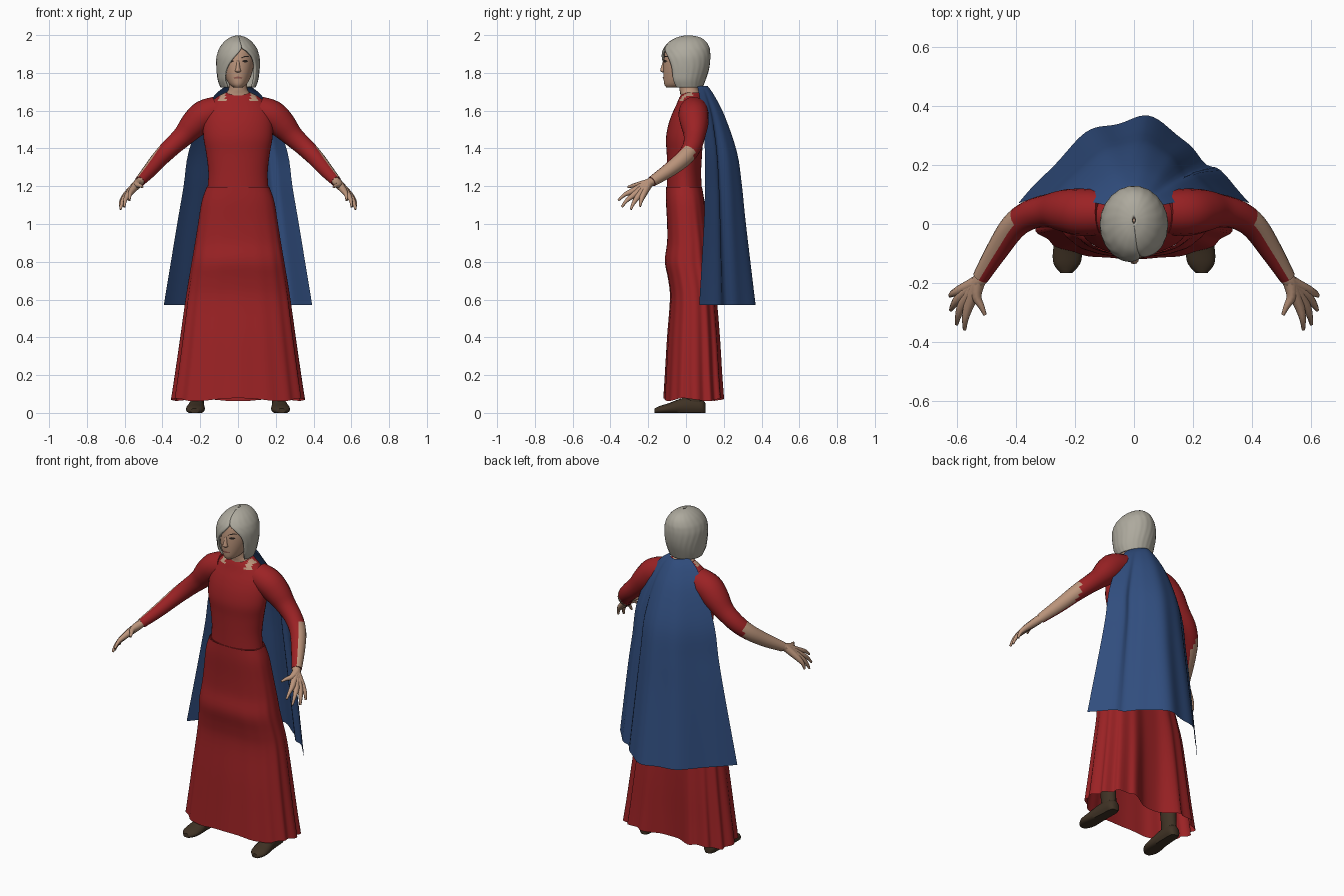
import bpy, math
from mathutils import Vector

if "Cube" in bpy.data.objects:
    bpy.data.objects.remove(bpy.data.objects["Cube"])


def material(name, rgb):
    m = bpy.data.materials.new(name)
    m.diffuse_color = (*rgb, 1)
    m.use_nodes = True
    m.node_tree.nodes["Principled BSDF"].inputs["Base Color"].default_value = m.diffuse_color
    return m


RED = material("red cloth", (0.33, 0.016, 0.018))
BLUE = material("blue cloth", (0.03, 0.075, 0.21))
SKIN = material("skin", (0.50, 0.30, 0.20))
HAIR = material("grey hair", (0.42, 0.40, 0.34))
SHOE = material("brown leather", (0.05, 0.032, 0.018))
DARK = material("dark eye", (0.025, 0.018, 0.015))
LIP = material("lip", (0.26, 0.09, 0.07))


def spline(rows, n=4):
    """Catmull-Rom interpolation of a table of rows."""
    out = []
    for i in range(len(rows) - 1):
        a, b = rows[max(i - 1, 0)], rows[i]
        c, d = rows[i + 1], rows[min(i + 2, len(rows) - 1)]
        for k in range(n):
            t = k / n
            out.append([0.5 * (2 * q + (r - p) * t + (2 * p - 5 * q + 4 * r - s) * t * t
                               + (3 * q - p - 3 * r + s) * t ** 3)
                        for p, q, r, s in zip(a, b, c, d)])
    out.append(list(rows[-1]))
    return out


def loft(name, rings, mats, closed=True, caps=True, mirror=False, rule=None):
    """Skin equal-length rings into one object; rule picks a material slot per face."""
    n = len(rings[0])
    faces = []
    for i in range(len(rings) - 1):
        for j in range(n if closed else n - 1):
            k = (j + 1) % n
            faces.append((i * n + j, i * n + k, (i + 1) * n + k, (i + 1) * n + j))
    if caps:
        faces += [tuple(reversed(range(n))), tuple(range((len(rings) - 1) * n, len(rings) * n))]
    me = bpy.data.meshes.new(name)
    me.from_pydata([tuple(p) for r in rings for p in r], [], faces)
    for m in mats:
        me.materials.append(m)
    ob = bpy.data.objects.new(name, me)
    bpy.context.collection.objects.link(ob)
    if rule:
        for p in me.polygons:
            p.material_index = rule(p)
    bpy.ops.object.select_all(action='DESELECT')
    ob.select_set(True)
    bpy.context.view_layer.objects.active = ob
    bpy.ops.object.shade_smooth_by_angle(angle=math.radians(50))
    if mirror:
        ob.modifiers.new("mirror", 'MIRROR')
    return ob


def ring(row, n=32):
    """Horizontal oval from (z, half width, front y, back y)."""
    z, w, f, b = row
    return [(w * math.sin(a), (f + b) / 2 - (b - f) / 2 * math.cos(a), z)
            for a in (2 * math.pi * j / n for j in range(n))]


def tube(name, rows, mats, n=12, steps=4, rule=None):
    """Mirrored limb along (x, y, z, radius) rows."""
    pts = spline(rows, steps)
    rings = []
    for i, p in enumerate(pts):
        d = Vector(pts[min(i + 1, len(pts) - 1)][:3]) - Vector(pts[max(i - 1, 0)][:3])
        side = d.cross(Vector((0, 0, 1))).normalized()
        up = side.cross(d).normalized()
        rings.append([Vector(p[:3]) + p[3] * (side * math.cos(a) + up * math.sin(a))
                      for a in (2 * math.pi * j / n for j in range(n))])
    return loft(name, rings, mats, mirror=True, rule=rule)


# Bodice, with bare notches at both sides of the neckline
torso = [(1.17, .163, -.10, .085), (1.27, .157, -.10, .08), (1.37, .168, -.102, .085),
         (1.45, .182, -.106, .09), (1.52, .185, -.095, .10), (1.58, .178, -.075, .105),
         (1.63, .155, -.052, .10), (1.67, .115, -.035, .09), (1.695, .07, -.02, .085)]
loft("bodice", [ring(r, 40) for r in spline(torso)], [RED, SKIN],
     rule=lambda p: int(p.center.z > 1.653 and p.center.y < .035 and .065 < abs(p.center.x) < .1))

# Sleeves: outer half of the forearm is cloth, inner half is bare
def sleeve_rule(p):
    return int(p.center.x > .415 and p.normal.x * .82 + p.normal.y * .57 < 0)


tube("sleeves", [(.11, .04, 1.60, .076), (.18, .04, 1.575, .08), (.235, .045, 1.525, .073),
                 (.29, .045, 1.465, .057), (.355, .03, 1.405, .05), (.41, -.01, 1.35, .045),
                 (.465, -.09, 1.285, .038), (.52, -.18, 1.225, .028)],
     [RED, SKIN], n=16, rule=sleeve_rule)

# Hands: every finger runs from the wrist over the palm to its tip
fingers = {"index_finger": [(.562, -.28, 1.175), (.573, -.325, 1.155), (.575, -.358, 1.125)],
           "middle_finger": [(.58, -.27, 1.158), (.597, -.313, 1.125), (.602, -.34, 1.09)],
           "ring_finger": [(.592, -.25, 1.15), (.614, -.278, 1.11), (.622, -.292, 1.077)],
           "little_finger": [(.593, -.226, 1.155), (.618, -.238, 1.122), (.624, -.244, 1.092)],
           "thumb": [(.535, -.245, 1.208), (.518, -.28, 1.203), (.506, -.308, 1.195)]}
for name, (base, mid, tip) in fingers.items():
    tube(name, [(.51, -.165, 1.235, .02), (.528, -.195, 1.217, .024), (*base, .017),
                (*mid, .0105), (*tip, .006)], [SKIN], n=8, steps=3)

# Skirt: flared, folds grow towards the hem, and the back dips in between the legs
skirt = [(1.195, .166, -.105, .085), (1.12, .192, -.106, .10), (1.0, .212, -.10, .115),
         (.90, .228, -.10, .13), (.80, .245, -.112, .145), (.70, .262, -.094, .16),
         (.60, .278, -.085, .175), (.40, .306, -.10, .195), (.20, .335, -.112, .21),
         (.07, .355, -.12, .222)]


def skirt_ring(row, n=120):
    z, w, f, b = row
    grow = (1.195 - z) / 1.125
    pts = []
    for j in range(n):
        a = 2 * math.pi * j / n
        back = .5 - .5 * math.cos(a)
        k = 1 + grow * (.012 + .05 * back) * (math.cos(16 * a) - 1) * .8
        dip = 1 - .45 * grow * math.exp(-((a - math.pi) / .28) ** 2)
        x = w * k * math.copysign(abs(math.sin(a)) ** .85, math.sin(a))
        y = -math.cos(a)
        y = (f + b) / 2 + (b - f) / 2 * k * math.copysign(abs(y) ** .8, y) * dip
        pts.append((x, y, z + .008 * grow * math.cos(5 * a)))
    return pts


loft("skirt", [skirt_ring(r) for r in spline(skirt)], [RED], caps=False)
loft("waistband_top", [ring(r, 40) for r in [(1.193, .166, -.105, .085), (1.195, .15, -.09, .07)]],
     [RED], caps=False)

# Cape: a curved sheet hanging from the neck
cape = [(1.73, .065, .06, .115), (1.68, .125, .07, .15), (1.57, .192, .09, .205),
        (1.38, .262, .10, .268), (1.2, .288, .10, .293), (1.0, .322, .095, .312),
        (.57, .393, .07, .36)]


def cape_row(row, n=48):
    z, w, e, b = row
    low = (1.73 - z) / 1.16
    pts = []
    for j in range(n + 1):
        t = 2 * j / n - 1
        fold = .014 * low * math.sin(11 * t) * (1 - t * t)
        notch = -.035 * min(1, 3 * low) * math.exp(-((t - .62) / .09) ** 2)
        pts.append((w * t, e + (b - e) * math.cos(t * math.pi / 2) + fold + notch, z))
    return pts


loft("cape", [cape_row(r) for r in spline(cape)], [BLUE], closed=False, caps=False)

# Neck and head
loft("neck", [ring(r, 20) for r in spline([(1.64, .085, -.03, .085), (1.685, .07, -.03, .08),
     (1.715, .05, -.035, .065), (1.78, .048, -.04, .065)])], [SKIN])
head = spline([(1.722, .022, -.103, -.02), (1.74, .046, -.115, .03), (1.78, .068, -.119, .07),
               (1.83, .082, -.12, .09), (1.88, .087, -.117, .10), (1.93, .082, -.105, .10),
               (1.97, .05, -.065, .08)])
loft("head", [ring(r) for r in head], [SKIN])


def face_y(x, z):
    """Front surface of the head at x, z."""
    r = min(head, key=lambda q: abs(q[0] - z))
    return (r[2] + r[3]) / 2 - (r[3] - r[2]) / 2 * math.sqrt(1 - (x / r[1]) ** 2)


def patch(name, mat, x0, x1, z, h, tilt=0.0, bow=0.0):
    """Thin lens-shaped plate lying on the face."""
    cols = []
    for i in range(9):
        t = i / 8
        x, s = x0 + (x1 - x0) * t, math.sin(math.pi * t)
        zc = z + tilt * (t - .5) + bow * s
        y = face_y(x, z) - .004
        cols.append([(x, y, zc - h * (s + .1)), (x, y - .001, zc), (x, y, zc + h * (s + .1))])
    loft(name, cols, [mat], closed=False, caps=False)


patch("eye", DARK, .022, .054, 1.862, .0065)
patch("eyebrow", DARK, .016, .062, 1.882, .003, .008, .005)
patch("covered_eye", DARK, -.05, -.022, 1.862, .006)
patch("mouth", LIP, -.026, .026, 1.773, .005, 0, .002)

# Nose
loft("nose", [ring(r, 10) for r in spline([(1.803, .008, -.125, -.11), (1.81, .0165, -.136, -.105),
     (1.825, .012, -.134, -.105), (1.868, .006, -.119, -.105)], 3)], [SKIN])

# Bob hair: rows of (z, half width, front y, back y, left opening x, right opening x)
bob = [(1.722, .093, -.092, .088, -.058, .078), (1.76, .107, -.115, .103, -.070, .088),
       (1.80, .113, -.124, .117, -.068, .092), (1.84, .116, -.13, .126, -.052, .092),
       (1.88, .115, -.132, .13, -.022, .080), (1.91, .108, -.127, .129, .005, .055),
       (1.935, .097, -.116, .124, .02, .024), (1.965, .074, -.09, .107, .012, .012),
       (1.988, .042, -.048, .075, .006, .006), (1.999, .006, 0, .025, 0, 0)]


def hair_row(row, n=72):
    z, w, f, b, left, right = row
    a0 = math.asin(max(-1, min(1, right / w)))
    a1 = 2 * math.pi + math.asin(max(-1, min(1, left / w)))
    pts = []
    for j in range(n + 1):
        a = a0 + (a1 - a0) * j / n
        k = 1 - .012 * (.5 + .5 * math.cos(j * math.pi / 2))
        pts.append((w * k * math.sin(a), (f + b) / 2 - (b - f) / 2 * k * math.cos(a), z))
    return pts


hair = loft("hair", [hair_row(r) for r in spline(bob)], [HAIR], closed=False, caps=False)
thick = hair.modifiers.new("thickness", 'SOLIDIFY')
thick.thickness, thick.offset = .012, -1

# Shoes: cross-sections from heel to toe (y, half width, height, centre x)
shoe = [(.103, .018, .05, .215), (.085, .036, .072, .216), (.03, .04, .085, .218),
        (-.03, .043, .075, .221), (-.09, .05, .052, .225), (-.135, .045, .038, .228),
        (-.166, .02, .024, .23)]


def shoe_ring(row, n=16):
    y, w, h, x = row
    return [(x + w * math.cos(a), y, max(0, h * (.42 + .58 * math.sin(a))))
            for a in (2 * math.pi * j / n for j in range(n))]


loft("shoes", [shoe_ring(r) for r in spline(shoe, 3)], [SHOE], mirror=True)
loft("boot_shafts", [[(x + .216, y, z) for x, y, z in ring(r, 16)] for r in
     [(.04, .036, -.01, .095), (.10, .036, -.01, .09), (.30, .045, -.03, .085)]],
     [SHOE], mirror=True)
